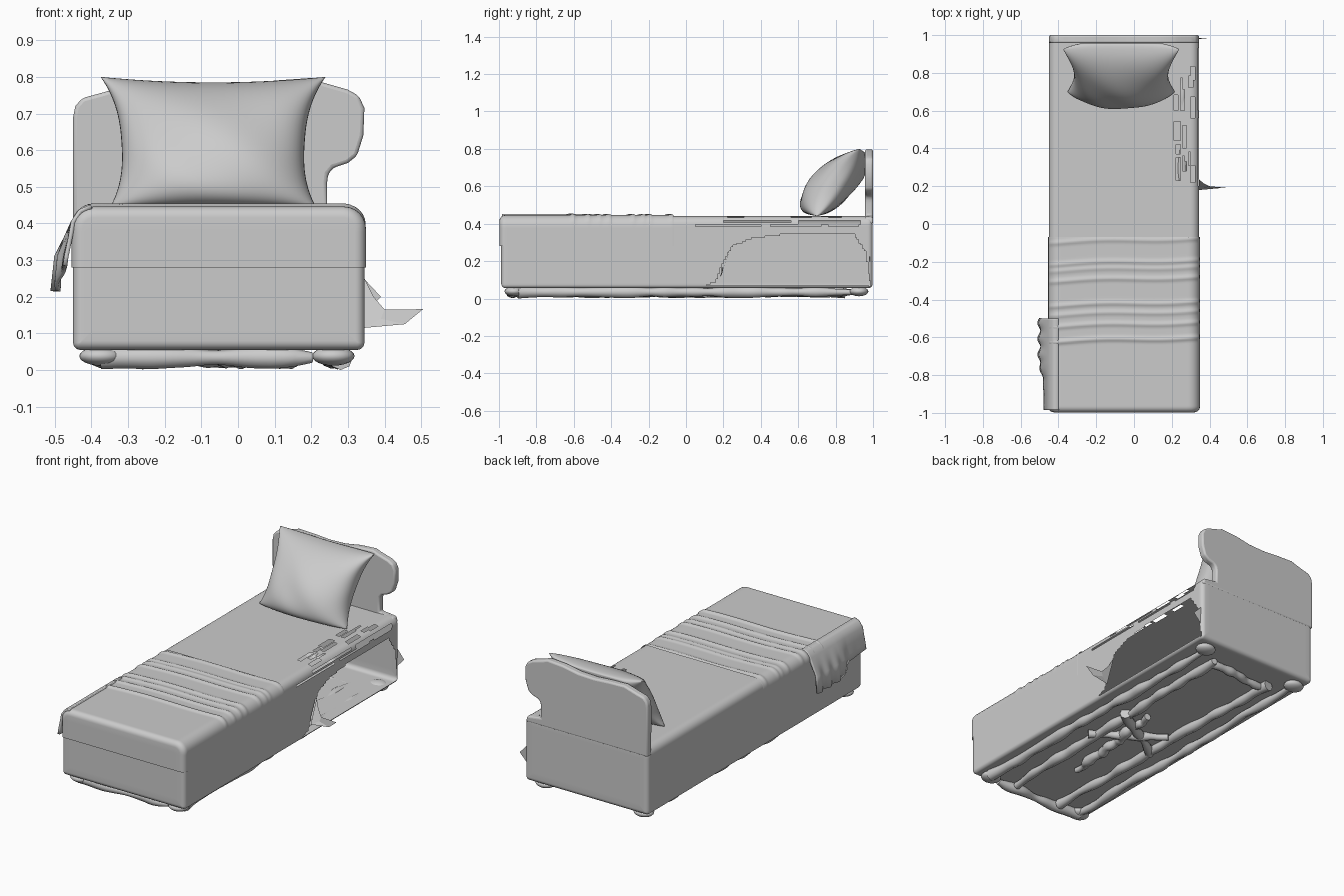
import bpy, bmesh, math, random
from mathutils import Vector

if "Cube" in bpy.data.objects:
    bpy.data.objects.remove(bpy.data.objects["Cube"])

random.seed(4)


def interp(t, pts):
    """Piecewise linear lookup in a list of (t, value)."""
    if t <= pts[0][0]:
        return pts[0][1]
    for (a, va), (b, vb) in zip(pts, pts[1:]):
        if t <= b:
            return va + (vb - va) * (t - a) / (b - a)
    return pts[-1][1]


def finish(name, bm, angle=40, recalc=True):
    if recalc:
        bmesh.ops.recalc_face_normals(bm, faces=bm.faces)
    me = bpy.data.meshes.new(name)
    bm.to_mesh(me)
    bm.free()
    ob = bpy.data.objects.new(name, me)
    bpy.context.collection.objects.link(ob)
    smooth(ob, angle)
    return ob


def smooth(ob, angle=40):
    bpy.ops.object.select_all(action='DESELECT')
    ob.select_set(True)
    bpy.context.view_layer.objects.active = ob
    bpy.ops.object.shade_smooth_by_angle(angle=math.radians(angle))


def sheet(bm, rows, closed=False):
    """Quads between rows of points."""
    vs = [[bm.verts.new(p) for p in r] for r in rows]
    n = len(rows[0])
    for a, b in zip(vs, vs[1:]):
        for i in range(n if closed else n - 1):
            j = (i + 1) % n
            bm.faces.new((a[i], a[j], b[j], b[i]))
    return vs


def section(x0, x1, z0, z1, rb, rt, y):
    """Rounded rectangle at depth y with a fixed number of points."""
    cs = [(x0 + rb, z0 + rb, rb, 180, 32 * 2), (x1 - rb, z0 + rb, rb, 270, 32),
          (x1 - rt, z1 - rt, rt, 0, 64), (x0 + rt, z1 - rt, rt, 90, 32)]
    out = []
    for k, (cx, cz, r, a0, n) in enumerate(cs):
        for i in range(7):
            a = math.radians(a0 + 15 * i)
            out.append(Vector((cx + r * math.cos(a), y, cz + r * math.sin(a))))
        dx, dz, dr, da, _ = cs[(k + 1) % 4]
        a = math.radians(da)
        end = Vector((dx + dr * math.cos(a), y, dz + dr * math.sin(a)))
        start = out[-1].copy()
        out += [start.lerp(end, i / n) for i in range(1, n)]
    return out


def rounded_block(bm, x0, x1, y0, y1, z0, z1, rb, rt, re, step=0.01):
    """Block lofted along y with rounded ends that close toward the middle."""
    half = (z1 - z0) / 2 - 0.003
    ends = [(0, half * (1 - i / 5) + re * i / 5) for i in range(5)]
    ends += [(re * (1 - math.cos(math.radians(a))), re * (1 - math.sin(math.radians(a))))
             for a in range(0, 90, 15)]
    n = int((y1 - y0 - 2 * re) / step)
    st = [(y0 + d, i) for d, i in ends]
    st += [(y0 + re + (y1 - y0 - 2 * re) * k / n, 0) for k in range(n + 1)]
    st += [(y1 - d, i) for d, i in reversed(ends)]
    rows = [section(x0 + i, x1 - i, z0 + i, z1 - i, max(rb - i, .002), max(rt - i, .002), y)
            for y, i in st]
    vs = sheet(bm, rows, True)
    bm.faces.new(vs[0])
    bm.faces.new(vs[-1])


# Mattress and base: hollow shell with a broken-out right side
HOLE = [(.1, .07), (.16, .09), (.2, .2), (.25, .28), (.35, .32), (.5, .34),
        (.7, .35), (.9, .34), (.96, .25), (.985, .08)]
SLOTS = [(.05, .4, .385, .4), (.2, .56, .405, .42), (.45, .72, .385, .4),
         (.6, .93, .4, .42), (.76, .92, .38, .39)]
PATCHES = []
for k in range(16):
    px, py = random.uniform(.21, .31), random.uniform(.16, .86)
    PATCHES.append((px, px + random.uniform(.01, .025), py, py + random.uniform(.04, .12)))


def broken(c):
    if c.x > .338 and .1 < c.y < .985 and .068 < c.z < interp(c.y, HOLE):
        return True
    if c.x > .3 and any(a < c.y < b and d < c.z < e for a, b, d, e in SLOTS):
        return True
    return c.z > .42 and any(a < c.x < b and d < c.y < e for a, b, d, e in PATCHES)


bm = bmesh.new()
rounded_block(bm, -.45, .345, -.988, .998, .055, .44, .02, .045, .025)
bmesh.ops.recalc_face_normals(bm, faces=bm.faces)
gone = [f for f in bm.faces if broken(f.calc_center_median())]
bmesh.ops.delete(bm, geom=gone, context='FACES')
finish("bed_body", bm, 50, False)

# Blanket over the foot half, with cross wrinkles
FOLDS = [(-.085, .006), (-.2, .006), (-.235, .005), (-.29, .007), (-.42, .007),
         (-.47, .006), (-.53, .007), (-.61, .009)]
bm = bmesh.new()
rounded_block(bm, -.454, .349, -.997, -.04, .06, .446, .02, .06, .03, .008)
bmesh.ops.bisect_plane(bm, geom=bm.verts[:] + bm.edges[:] + bm.faces[:],
                       plane_co=(0, 0, .28), plane_no=(0, 0, 1), clear_inner=True)
bmesh.ops.bisect_plane(bm, geom=bm.verts[:] + bm.edges[:] + bm.faces[:],
                       plane_co=(0, -.068, 0), plane_no=(0, 1, 0), clear_outer=True)
for v in bm.verts:
    if v.co.z > .4:
        y = v.co.y - .03 * v.co.x + .006 * math.sin(9 * v.co.x)
        v.co.z += sum(h * math.exp(-((y - c) / .011) ** 2) for c, h in FOLDS)
finish("blanket", bm, 50)

# Blanket corner hanging off the left side
rows = []
for k in range(61):
    y = -.985 + .485 * k / 60
    w = interp(y, [(-.985, 0), (-.82, .15), (-.74, 1)])
    zb = .285 - .07 * w
    xb = -.472 - .026 * w + .008 * math.sin(y * 75) * w
    path = [(-.4, .446), (-.43, .434), (-.45, .405), (-.458 - .012 * w, .36),
            ((xb - .465) / 2 - .01 * w, .31), (xb, zb)]
    rows.append([(x, y, z) for x, z in path])
bm = bmesh.new()
sheet(bm, rows)
drape = finish("blanket_drape", bm, 60)
sol = drape.modifiers.new("thickness", 'SOLIDIFY')
sol.thickness, sol.offset = .012, 0

# Headboard: wavy outline with a scrolled, notched right end
outline = [(-.45, .40), (-.45, .69), (-.444, .72), (-.425, .742), (-.37, .757), (-.3, .778),
           (-.2, .775), (-.1, .768), (0, .772), (.1, .79), (.2, .797), (.23, .785),
           (.3, .765), (.33, .748), (.345, .715), (.342, .64), (.325, .585), (.3, .565),
           (.26, .552), (.246, .535), (.243, .51), (.243, .445), (.33, .435), (.34, .40)]
bm = bmesh.new()
face = bm.faces.new([bm.verts.new((x, 1, z)) for x, z in outline])
ex = bmesh.ops.extrude_face_region(bm, geom=[face])
bmesh.ops.translate(bm, verts=[v for v in ex['geom'] if isinstance(v, bmesh.types.BMVert)],
                    vec=(0, -.043, 0))
head = finish("headboard", bm, 45)
bev = head.modifiers.new("rounding", 'BEVEL')
bev.width, bev.segments = .01, 3

# Pillow: pinched corners, leaning on the headboard
N = 36
bm = bmesh.new()
for side in (-1, 1):
    rows = []
    for j in range(N + 1):
        v = math.sin(math.pi / 2 * (2 * j / N - 1))
        row = []
        for i in range(N + 1):
            u = math.sin(math.pi / 2 * (2 * i / N - 1))
            t = (v + 1) / 2
            wide = .25 + .045 * abs(v) ** 2.5
            x = -.068 + wide * u + .012 * u * v
            z = .445 + .34 * t + .015 * t * u * u - .004 * (1 - t) * u * u
            puff = max((1 - u * u) * (1 - v * v), 0) ** .42
            depth = .165 if side < 0 else .115
            dent = .006 * math.sin(5 * u + 4 * v) * (1 - u * u) * (1 - v * v)
            y = .70 + .225 * t + side * (depth * puff + dent)
            if side > 0:
                y = min(y, .956)
            row.append((x, y, z))
        rows.append(row)
    sheet(bm, rows)
bmesh.ops.remove_doubles(bm, verts=bm.verts, dist=.0005)
finish("pillow", bm, 70)

# Four bun feet
for x in (-.375, .26):
    for y in (-.92, .925):
        bm = bmesh.new()
        bmesh.ops.create_uvsphere(bm, u_segments=24, v_segments=12, radius=1)
        for v in bm.verts:
            v.co = Vector((x + .058 * v.co.x, y + .05 * v.co.y, .038 + .026 * v.co.z))
        finish("foot", bm, 60)


# Lumpy ridges under the base
def ridge(a, b, wob=.012, n=24):
    cu = bpy.data.curves.new("underside_ridge", 'CURVE')
    cu.dimensions, cu.bevel_depth, cu.bevel_resolution = '3D', 1, 2
    cu.use_fill_caps = True
    cu.resolution_u = 3
    sp = cu.splines.new('NURBS')
    sp.points.add(n - 1)
    sp.use_endpoint_u = True
    for k, p in enumerate(sp.points):
        co = Vector(a).lerp(Vector(b), k / (n - 1))
        p.co = (co.x + random.uniform(-wob, wob), co.y + random.uniform(-wob, wob), .034, 1)
        p.radius = random.uniform(.014, .034)
    ob = bpy.data.objects.new("underside_ridge", cu)
    bpy.context.collection.objects.link(ob)
    smooth_ready = ob
    bpy.ops.object.select_all(action='DESELECT')
    smooth_ready.select_set(True)
    bpy.context.view_layer.objects.active = ob
    bpy.ops.object.convert(target='MESH')
    smooth(bpy.context.object, 60)


for a, b in [((-.37, -.92), (-.37, .92)), ((.27, -.9), (.25, .92)), ((-.22, -.9), (-.25, .85)),
             ((.1, -.9), (.14, .85)), ((-.05, -.55), (.02, .15))]:
    ridge((*a, 0), (*b, 0))
for a, b in [((-.38, -.93), (.2, -.93)), ((-.25, -.15), (.15, .1)), ((-.2, .05), (.15, -.2)),
             ((-.25, .8), (.14, .83))]:
    ridge((*a, 0), (*b, 0), .01, 10)

# Torn shards sticking out of the right side
bm = bmesh.new()
for pts in ([(.345, .235, .25), (.37, .215, .2), (.4, .2, .165), (.39, .195, .14), (.345, .18, .115)],
            [(.4, .2, .165), (.505, .19, .166), (.455, .19, .125), (.39, .195, .14)],
            [(.345, .18, .115), (.39, .195, .14), (.455, .19, .125)],
            [(.343, .985, .25), (.39, .98, .2), (.343, .98, .15)]):
    bm.faces.new([bm.verts.new(p) for p in pts])
finish("torn_shards", bm)
